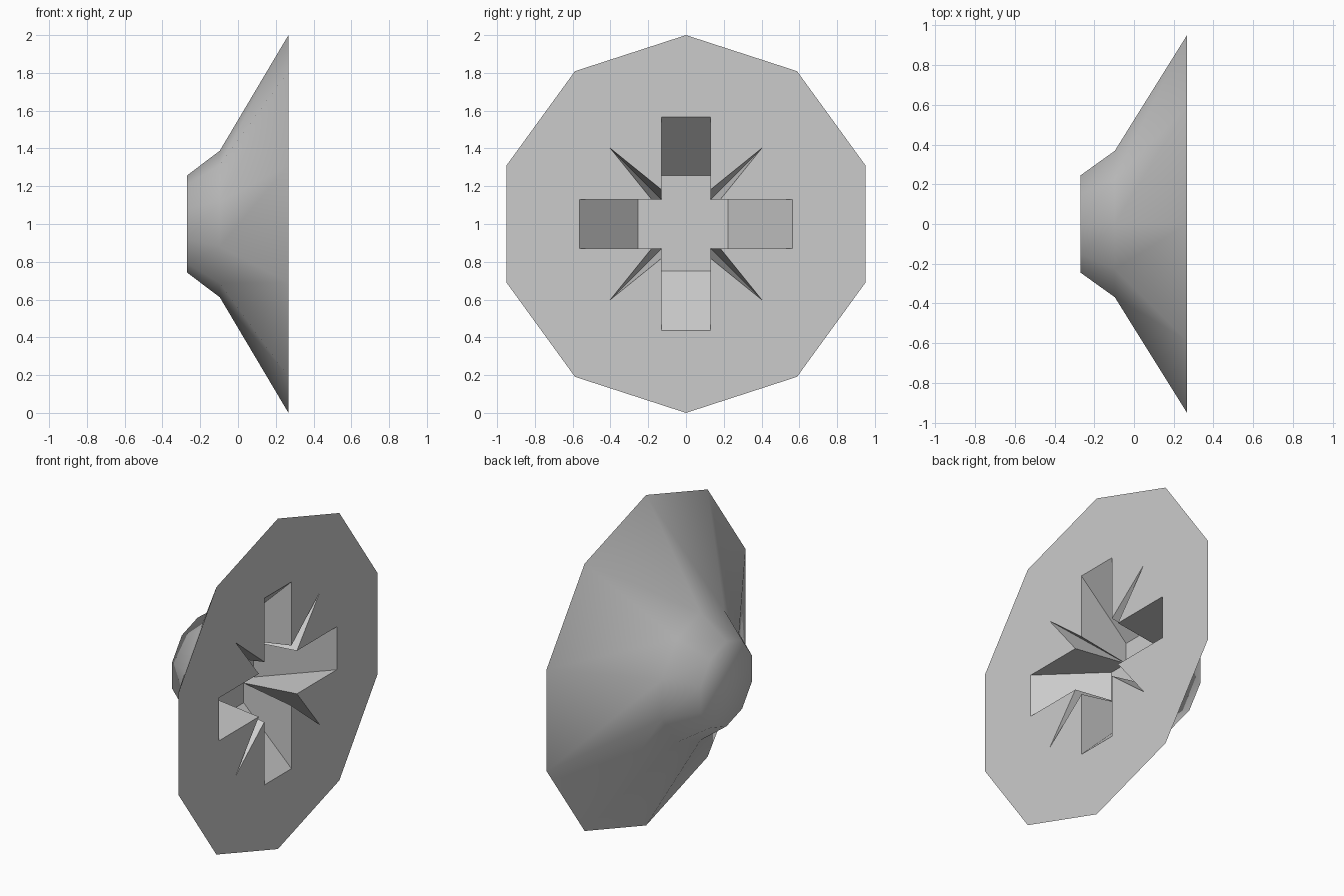
import bpy, bmesh
from math import sin, cos, pi

if "Cube" in bpy.data.objects:
    bpy.data.objects.remove(bpy.data.objects["Cube"])

SIDES = 10
FACE = 0.267          # x of the flat face
DEPTH = 0.32          # recess depth
CZ = 1.0              # height of the axis


def make_object(name, bm):
    mesh = bpy.data.meshes.new(name)
    bm.to_mesh(mesh)
    bm.free()
    ob = bpy.data.objects.new(name, mesh)
    bpy.context.collection.objects.link(ob)
    return ob


def hull(name, opening, floor):
    """Cutter: opening outline (y, z) on the face, tapering to floor points (depth, y, z)."""
    bm = bmesh.new()
    for y, z in opening:
        bm.verts.new((FACE, y, z + CZ))
        bm.verts.new((FACE + 0.1, y, z + CZ))
    for d, y, z in floor:
        bm.verts.new((FACE - d, y, z + CZ))
    res = bmesh.ops.convex_hull(bm, input=bm.verts[:])
    junk = [v for v in bm.verts if not v.link_faces]
    bmesh.ops.delete(bm, geom=junk, context='VERTS')
    bmesh.ops.recalc_face_normals(bm, faces=bm.faces[:])
    return make_object(name, bm)


# Ten-sided flared head: smooth outside, flat face
bm = bmesh.new()
rings = []
for x, r in ((-0.27, 0.257), (-0.097, 0.387), (FACE, 1.0)):
    rings.append([bm.verts.new((x, r * sin(2 * pi * i / SIDES), CZ + r * cos(2 * pi * i / SIDES)))
                  for i in range(SIDES)])
for a, b in zip(rings, rings[1:]):
    for i in range(SIDES):
        j = (i + 1) % SIDES
        bm.faces.new((a[i], a[j], b[j], b[i])).smooth = True
bm.faces.new(rings[0]).smooth = True
bm.faces.new(rings[-1]).smooth = False
bmesh.ops.recalc_face_normals(bm, faces=bm.faces[:])
head = make_object("screw_head", bm)

# Tapered cross slots
W = 0.13
box = lambda a0, a1: [(a, w) for a in (a0, a1) for w in (-W, W)]
cutters = [
    hull("slot_cutter_vertical", [(w, a) for a, w in box(-0.563, 0.567)],
         [(DEPTH, w, a) for a, w in box(-0.25, 0.258)]),
    hull("slot_cutter_horizontal", box(-0.563, 0.563),
         [(DEPTH, a, w) for a, w in box(-0.254, 0.222)]),
]

# Pointed diagonal notches in the four inner corners
for sy in (-1, 1):
    for sz in (-1, 1):
        cutters.append(hull("notch_cutter",
                            [(sy * y, sz * z) for y, z in
                             ((0.08, 0.08), (W, 0.182), (0.402, 0.402), (0.182, W))],
                            [(0.25, sy * 0.18, sz * 0.18),
                             (DEPTH - 0.002, sy * W, sz * W),
                             (DEPTH - 0.002, sy * 0.08, sz * 0.08)]))

# Cut the recess
bpy.context.view_layer.objects.active = head
for c in cutters:
    c.hide_render = True
    mod = head.modifiers.new("recess", 'BOOLEAN')
    mod.operation = 'DIFFERENCE'
    mod.solver = 'EXACT'
    mod.object = c
    bpy.ops.object.modifier_apply(modifier=mod.name)
for c in cutters:
    bpy.data.objects.remove(c, do_unlink=True)
